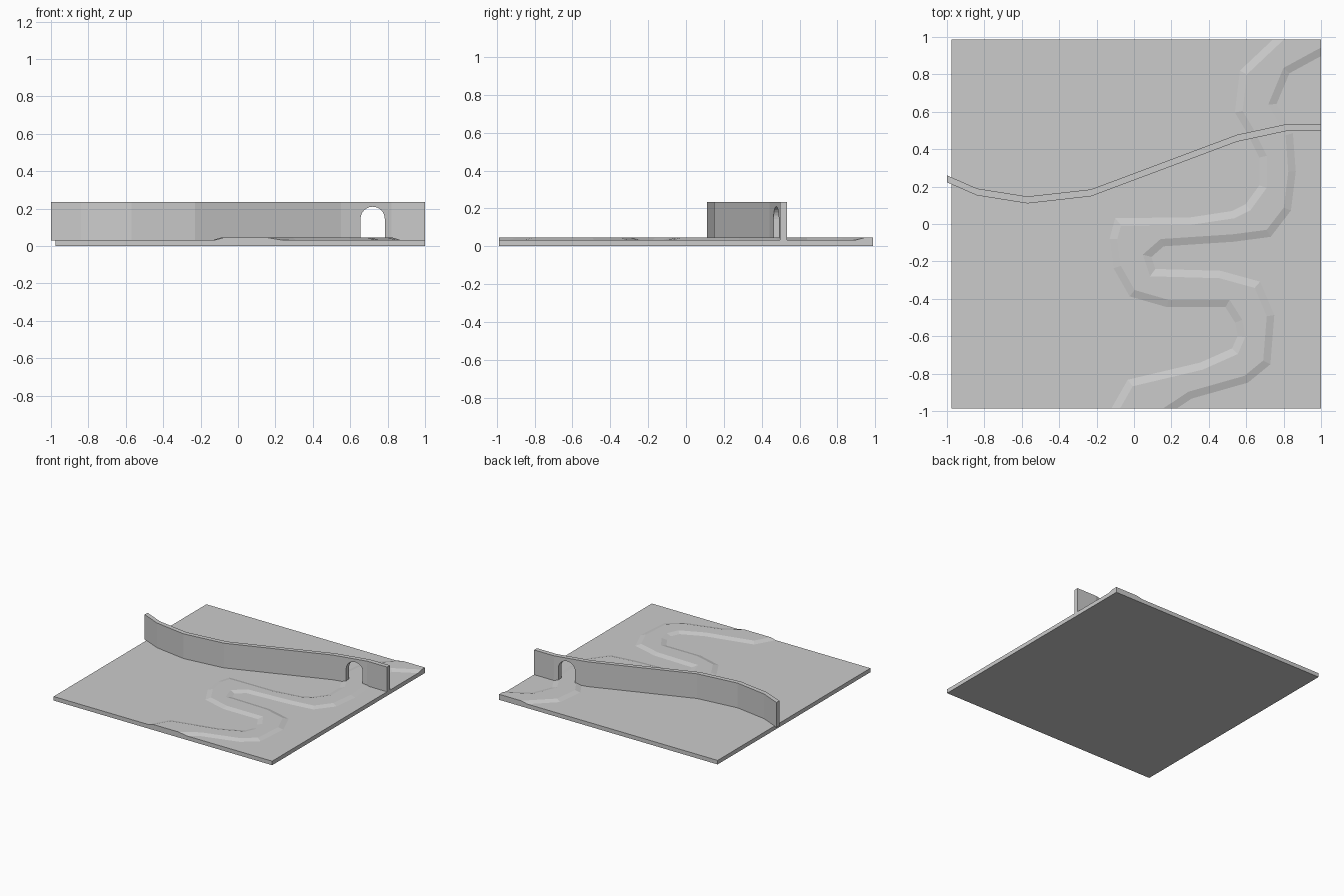
import bpy, bmesh, math
from mathutils import Vector

if "Cube" in bpy.data.objects:
    bpy.data.objects.remove(bpy.data.objects["Cube"])

X0, X1, Y1 = -0.977, 1.0, 0.987
GROUND, WATER = 0.033, 0.045


def finish(name, bm):
    bmesh.ops.recalc_face_normals(bm, faces=bm.faces)
    me = bpy.data.meshes.new(name)
    bm.to_mesh(me)
    bm.free()
    ob = bpy.data.objects.new(name, me)
    bpy.context.collection.objects.link(ob)
    return ob


def loft(rings):
    """Closed solid through matching rings of 3D points."""
    bm = bmesh.new()
    vs = [[bm.verts.new(p) for p in r] for r in rings]
    n = len(vs[0])
    bm.faces.new(vs[0][::-1])
    bm.faces.new(vs[-1])
    for a, b in zip(vs, vs[1:]):
        for i in range(n):
            j = (i + 1) % n
            bm.faces.new((a[i], a[j], b[j], b[i]))
    return bm


def at_z(pts, z):
    return [(p[0], p[1], z) for p in pts]


def offset(pts, d):
    """Mitred offset of a clockwise polygon, positive d is outward."""
    out, n = [], len(pts)
    for i in range(n):
        p = Vector(pts[i])
        a = (p - Vector(pts[i - 1])).normalized()
        b = (Vector(pts[(i + 1) % n]) - p).normalized()
        na, nb = Vector((-a.y, a.x)), Vector((-b.y, b.x))
        m = (na + nb).normalized()
        out.append(p + m * d / max(m.dot(na), 0.5))
    return out


# Ground plate
plate = [(X0, -Y1), (X1, -Y1), (X1, Y1), (X0, Y1)]
finish("ground_plate", loft([at_z(plate, 0), at_z(plate, GROUND)]))

# Raised winding river with sloped banks, trimmed to the plate
left = [(-0.14, -1.06), (-0.02, -0.85), (0.36, -0.76), (0.54, -0.68), (0.575, -0.6),
        (0.56, -0.52), (0.5, -0.425), (0.18, -0.425), (-0.01, -0.37), (-0.09, -0.23),
        (-0.11, -0.08), (-0.085, 0.012), (0.3, 0.015), (0.53, 0.05), (0.61, 0.09),
        (0.69, 0.2), (0.69, 0.36), (0.62, 0.5), (0.56, 0.6), (0.585, 0.81), (0.85, 1.06)]
right = [(0.08, -1.06), (0.3, -0.915), (0.6, -0.83), (0.71, -0.74), (0.73, -0.49),
         (0.66, -0.325), (0.46, -0.27), (0.1, -0.26), (0.07, -0.17), (0.15, -0.1),
         (0.53, -0.075), (0.72, -0.05), (0.82, 0.08), (0.845, 0.28), (0.83, 0.48),
         (0.74, 0.64), (0.815, 0.82), (0.98, 0.91), (1.1, 0.97), (1.1, 1.06)]
river = left + right[::-1]
outer, inner = offset(river, 0.02), offset(river, -0.02)
bm = loft([at_z(outer, 0.02), at_z(outer, GROUND), at_z(inner, WATER)])
for co, no in (((0, -Y1, 0), (0, -1, 0)), ((0, Y1, 0), (0, 1, 0)), ((X1, 0, 0), (1, 0, 0))):
    bmesh.ops.bisect_plane(bm, geom=bm.verts[:] + bm.edges[:] + bm.faces[:],
                           plane_co=co, plane_no=no, clear_outer=True)
    bmesh.ops.holes_fill(bm, edges=[e for e in bm.edges if e.is_boundary])
finish("river", bm)

# Curving wall
path = [(-1, 0.223), (-0.84, 0.153), (-0.57, 0.11), (-0.23, 0.148),
        (0.55, 0.44), (0.82, 0.498), (1, 0.498)]
strip = path + [(x, y + 0.037) for x, y in path[::-1]]
wall = finish("wall", loft([at_z(strip, 0.03), at_z(strip, 0.235)]))

# Arched water gate cut through the wall
cx, r, spring = 0.72, 0.065, 0.145
arch = [(cx - r, -0.02), (cx + r, -0.02)]
arch += [(cx + r * math.cos(t * math.pi / 12), spring + r * math.sin(t * math.pi / 12))
         for t in range(13)]
cutter = finish("gate_cutter", loft([[(x, y, z) for x, z in arch] for y in (0.3, 0.7)]))
cutter.hide_render = True
mod = wall.modifiers.new("gate", 'BOOLEAN')
mod.operation, mod.solver, mod.object = 'DIFFERENCE', 'EXACT', cutter
bpy.context.view_layer.objects.active = wall
bpy.ops.object.modifier_apply(modifier=mod.name)
bpy.data.objects.remove(cutter)
